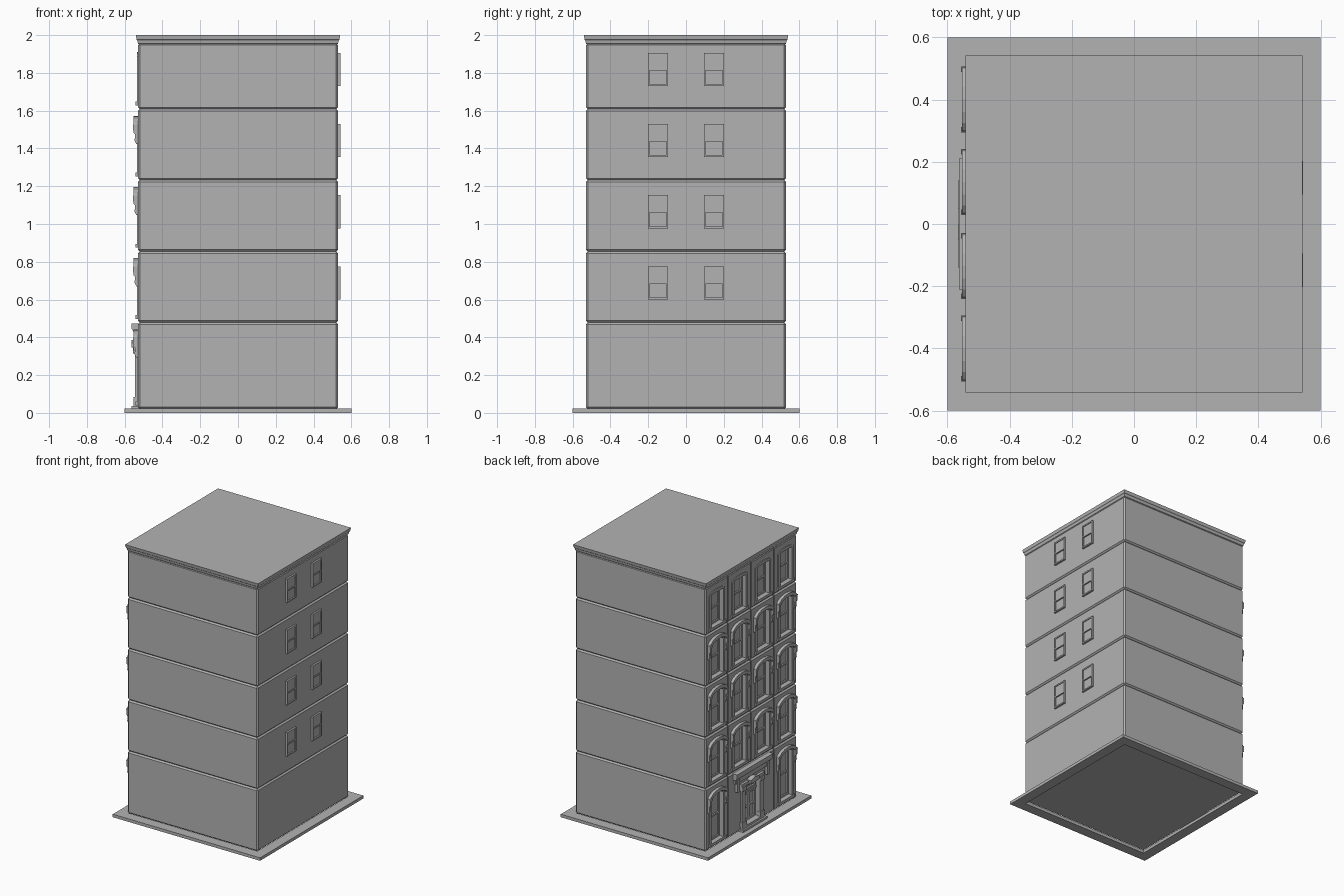
import bpy, bmesh, math

if "Cube" in bpy.data.objects:
    bpy.data.objects.remove(bpy.data.objects["Cube"], do_unlink=True)

stone = bpy.data.materials.new("grey stone")
stone.use_nodes = True
GREY = (0.45, 0.45, 0.45, 1)
stone.diffuse_color = GREY
stone.node_tree.nodes["Principled BSDF"].inputs["Base Color"].default_value = GREY


class Part:
    """Collects boxes and prisms into one named object."""

    def __init__(self, name):
        self.name, self.bm = name, bmesh.new()

    def loft(self, rings):
        loops = [[self.bm.verts.new(p) for p in ring] for ring in rings]
        n = len(loops[0])
        for a, b in zip(loops, loops[1:]):
            for i in range(n):
                j = (i + 1) % n
                self.bm.faces.new((a[i], a[j], b[j], b[i]))
        self.bm.faces.new(loops[0][::-1])
        self.bm.faces.new(loops[-1])

    def prism_x(self, outline, x0, x1):
        self.loft([[(x, y, z) for y, z in outline] for x in (x0, x1)])

    def prism_y(self, outline, y0, y1):
        self.loft([[(x, y, z) for x, z in outline] for y in (y0, y1)])

    def box(self, x0, x1, y0, y1, z0, z1):
        self.prism_x([(y0, z0), (y1, z0), (y1, z1), (y0, z1)], x0, x1)

    def finish(self, bevel=0):
        bmesh.ops.recalc_face_normals(self.bm, faces=self.bm.faces)
        if bevel:
            bmesh.ops.bevel(self.bm, geom=self.bm.edges[:], offset=bevel,
                            segments=1, affect='EDGES')
        mesh = bpy.data.meshes.new(self.name)
        self.bm.to_mesh(mesh)
        self.bm.free()
        mesh.materials.append(stone)
        ob = bpy.data.objects.new(self.name, mesh)
        bpy.context.collection.objects.link(ob)
        return ob


def arch(yc, half, spring, rise, steps=8):
    """Points over a shallow arch, from the +y end to the -y end."""
    return [(yc + half * math.cos(math.pi * i / steps),
             spring + rise * math.sin(math.pi * i / steps)) for i in range(steps + 1)]


def opening(yc, half, z0, spring, rise):
    return [(yc - half, z0), (yc + half, z0)] + arch(yc, half, spring, rise)


WALL = -0.53
BACK = -0.497
HALF = 0.068
LEVELS = [0.02, 0.478, 0.855, 1.232, 1.608, 1.957]
BAYS = [-0.4, -0.135, 0.135, 0.4]

# Base slab: a square frame, open underneath
base = Part("base_slab")
for s in (-1, 1):
    base.box(min(s * 0.525, s * 0.6), max(s * 0.525, s * 0.6), -0.6, 0.6, 0, 0.022)
    base.box(-0.525, 0.525, min(s * 0.525, s * 0.6), max(s * 0.525, s * 0.6), 0, 0.022)
base.finish()

# Roof cap with flared cornice
roof = Part("roof_cornice")
roof.loft([[(-h, -h, z), (h, -h, z), (h, h, z), (-h, h, z)]
           for z, h in ((1.945, 0.518), (1.956, 0.53), (1.972, 0.533), (1.976, 0.537), (2, 0.541))])
roof.finish()

surrounds = Part("window_surrounds")
hoods = Part("window_hoods")
corbels = Part("hood_corbels")
sills = Part("window_sills")
sashes = Part("street_window_sashes")


def sash(part, x0, x1, yc, half, z0, z1, bar=0.012):
    """Rectangular window frame with a meeting rail."""
    mid = (z0 + z1) / 2
    for s in (-1, 1):
        edge = yc + s * (half - bar / 2)
        part.box(x0, x1, edge - bar / 2, edge + bar / 2, z0, z1)
    for z in (z0, mid - bar / 2, z1 - bar):
        part.box(x0, x1, yc - half, yc + half, z, z + bar)


for level in range(5):
    low, high = LEVELS[level], LEVELS[level + 1]
    storey = Part("storey_%d" % (level + 1))
    storey.box(-0.53, 0.53, -0.53, 0.53, low, high)
    body = storey.finish(bevel=0.01)
    cutter = Part("window_cutter")

    top_floor = level == 4
    bays = [BAYS[0], BAYS[3]] if level == 0 else BAYS
    z0 = low + 0.04
    spring = high - (0.07 if top_floor else 0.09)
    rise = 0.002 if top_floor else 0.022
    for y in bays:
        cutter.prism_x(opening(y, HALF, z0, spring, rise), -0.6, BACK)
        # Raised jambs and head around the opening
        ring = ([(y + HALF + 0.022, z0)] + arch(y, HALF + 0.022, spring, rise + 0.022)
                + [(y - HALF - 0.022, z0), (y - HALF, z0)]
                + arch(y, HALF, spring, rise)[::-1] + [(y + HALF, z0)])
        surrounds.prism_x(ring, WALL + 0.005, WALL - 0.006)
        sills.box(WALL - 0.012, BACK, y - HALF - 0.028, y + HALF + 0.028, z0 - 0.02, z0)
        sash(sashes, BACK - 0.01, BACK + 0.002, y, HALF, z0, spring + rise)
        if top_floor:
            continue
        # Arched hood carried on hanging corbels
        outer, inner = HALF + 0.038, HALF + 0.012
        hoods.prism_x(arch(y, outer, spring, rise + 0.032)
                      + arch(y, inner, spring, rise + 0.008)[::-1], WALL + 0.005, WALL - 0.022)
        for s in (-1, 1):
            yc = y + s * (HALF + 0.029)
            corbels.prism_y([(WALL + 0.005, spring + 0.01), (WALL - 0.026, spring + 0.01),
                             (WALL - 0.024, spring - 0.035), (WALL - 0.014, spring - 0.045),
                             (WALL - 0.018, spring - 0.075), (WALL - 0.008, spring - 0.095),
                             (WALL + 0.005, spring - 0.095)], yc - 0.009, yc + 0.009)

    # Shallow joints between bays
    for y in ([-0.267, 0.267] if level == 0 else [-0.267, 0, 0.267]):
        cutter.box(-0.6, WALL + 0.01, y - 0.006, y + 0.006, low - 0.01, high + 0.01)
    if level == 0:
        cutter.box(-0.6, BACK, -0.085, 0.085, 0.05, 0.34)

    knife = cutter.finish()
    knife.hide_render = True
    mod = body.modifiers.new("openings", 'BOOLEAN')
    mod.operation, mod.solver, mod.object = 'DIFFERENCE', 'EXACT', knife
    bpy.context.view_layer.objects.active = body
    bpy.ops.object.modifier_apply(modifier=mod.name)
    bpy.data.objects.remove(knife, do_unlink=True)

for part in (surrounds, hoods, corbels, sills, sashes):
    part.finish()

# Plain windows on the opposite wall
rear = Part("rear_window_frames")
panes = Part("rear_window_panes")
for low in LEVELS[1:5]:
    for y in (-0.148, 0.148):
        z0, z1 = low + 0.122, low + 0.298
        sash(rear, 0.525, 0.543, y, 0.054, z0, z1, 0.01)
        panes.box(0.525, 0.533, y - 0.05, y + 0.05, z0 + 0.005, z1 - 0.005)
        panes.box(0.525, 0.538, y - 0.05, y + 0.05, (z0 + z1) / 2, z1 - 0.005)
rear.finish()
panes.finish()

# Entrance: steps, pilasters, door leaves and a broad cornice
entry = Part("entrance_portal")
entry.box(-0.565, -0.5, -0.14, 0.14, 0.02, 0.036)
entry.box(-0.552, -0.5, -0.125, 0.125, 0.036, 0.052)
for s in (-1, 1):
    yc = s * 0.105
    entry.box(-0.545, -0.52, yc - 0.02, yc + 0.02, 0.05, 0.34)
    entry.box(-0.552, -0.52, yc - 0.024, yc + 0.024, 0.05, 0.085)
    entry.box(-0.555, -0.52, yc - 0.024, yc + 0.024, 0.315, 0.345)
    entry.box(-0.553, -0.52, s * 0.175 - 0.014, s * 0.175 + 0.014, 0.33, 0.42)
entry.box(-0.548, -0.52, -0.13, 0.13, 0.34, 0.365)
entry.prism_x([(-0.05, 0.345), (0.05, 0.345), (0.05, 0.37), (0, 0.385), (-0.05, 0.37)],
              -0.565, -0.52)
entry.box(-0.542, -0.52, -0.2, 0.2, 0.39, 0.43)
entry.prism_y([(-0.52, 0.425), (-0.55, 0.425), (-0.563, 0.445), (-0.563, 0.472),
               (-0.52, 0.472)], -0.21, 0.21)
entry.finish()

door = Part("door_leaves")
for s in (-1, 1):
    sash(door, -0.509, -0.495, s * 0.043, 0.041, 0.052, 0.26, 0.014)
door.box(-0.515, -0.495, -0.085, 0.085, 0.26, 0.275)
sash(door, -0.509, -0.495, 0, 0.085, 0.275, 0.34, 0.01)
door.finish()
